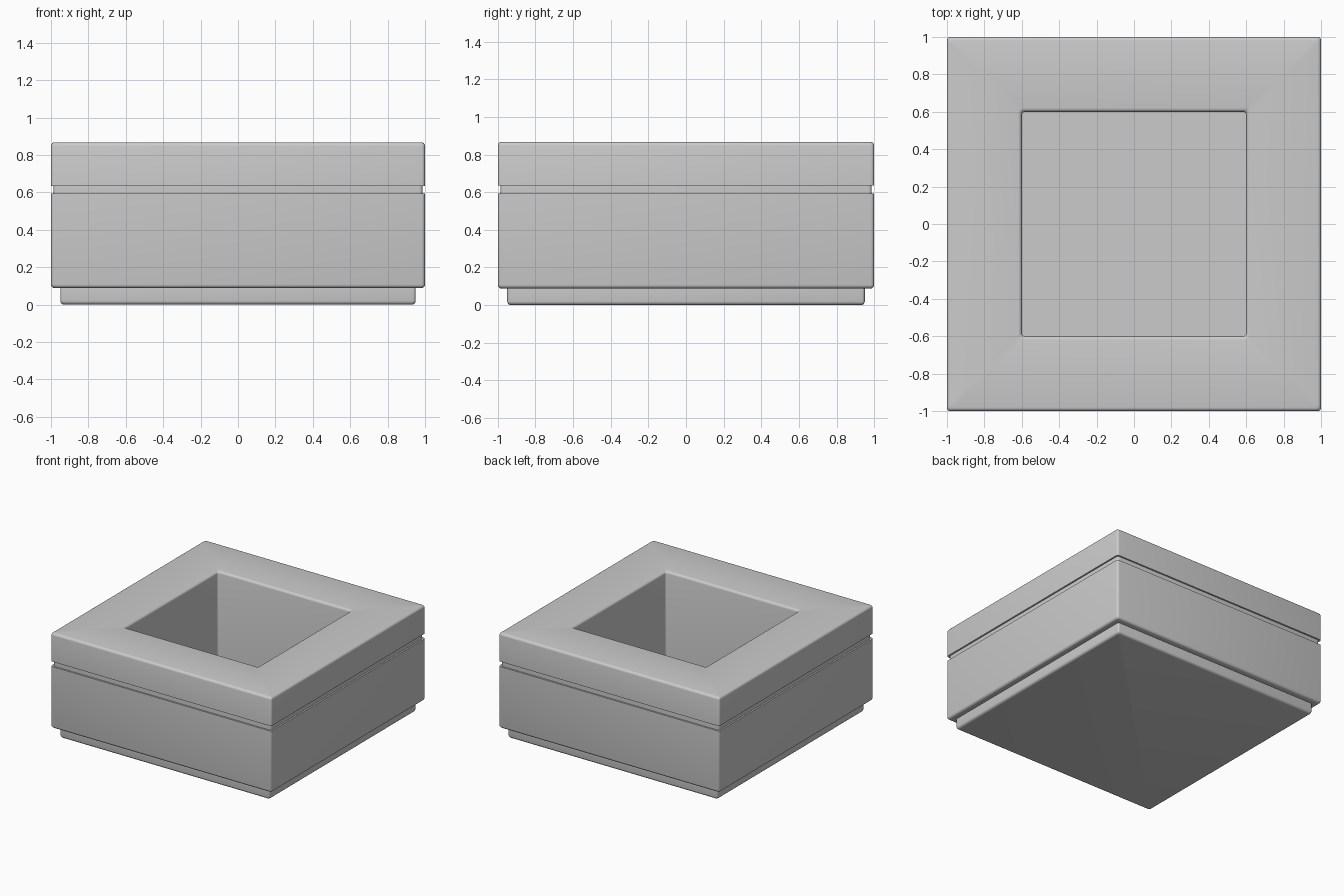
import bpy, bmesh
from math import sin, cos, pi, radians

if "Cube" in bpy.data.objects:
    bpy.data.objects.remove(bpy.data.objects["Cube"])

SEG = 4


def arc(cx, cz, r, a0, a1):
    """Rounded profile corner as (half width, z) points."""
    out = []
    for i in range(SEG + 1):
        a = radians(a0 + (a1 - a0) * i / SEG)
        out.append((cx + r * cos(a), cz + r * sin(a)))
    return out


def square_ring(half, z, r):
    """Square outline with rounded corners."""
    pts = []
    for k, (sx, sy) in enumerate([(1, 1), (-1, 1), (-1, -1), (1, -1)]):
        for i in range(SEG + 1):
            a = k * pi / 2 + i / SEG * pi / 2
            pts.append((sx * (half - r) + r * cos(a), sy * (half - r) + r * sin(a), z))
    return pts


def square_loft(name, profile, r, cap_start=False, cap_end=False):
    bm = bmesh.new()
    rings = [[bm.verts.new(p) for p in square_ring(h, z, r)] for h, z in profile]
    n = len(rings[0])
    for a, b in zip(rings, rings[1:]):
        for i in range(n):
            j = (i + 1) % n
            bm.faces.new((a[i], a[j], b[j], b[i]))
    if cap_start:
        bm.faces.new(rings[0][::-1])
    if cap_end:
        bm.faces.new(rings[-1])
    mesh = bpy.data.meshes.new(name)
    bm.to_mesh(mesh)
    bm.free()
    ob = bpy.data.objects.new(name, mesh)
    bpy.context.collection.objects.link(ob)
    bpy.ops.object.select_all(action='DESELECT')
    ob.select_set(True)
    bpy.context.view_layer.objects.active = ob
    bpy.ops.object.shade_smooth_by_angle(angle=radians(35))
    return ob


R = 0.02
BASE_TOP, FLOOR, TOP = 0.088, 0.1, 0.868

# recessed plinth
square_loft("plinth", arc(0.95 - R, R, R, -90, 0) + [(0.95, BASE_TOP)], 0.015, cap_start=True)

# body with shadow groove, thick rim and square planting hole
profile = [(0.95, BASE_TOP)]
profile += arc(1 - R, BASE_TOP + R, R, -90, 0)
profile += [(1, 0.594), (0.987, 0.594), (0.987, 0.635), (1, 0.635)]
profile += arc(1 - R, TOP - R, R, 0, 90)
profile += arc(0.6 + R, TOP - R, R, 90, 180)
profile += [(0.6, FLOOR)]
square_loft("planter_body", profile, 0.018, cap_end=True)
